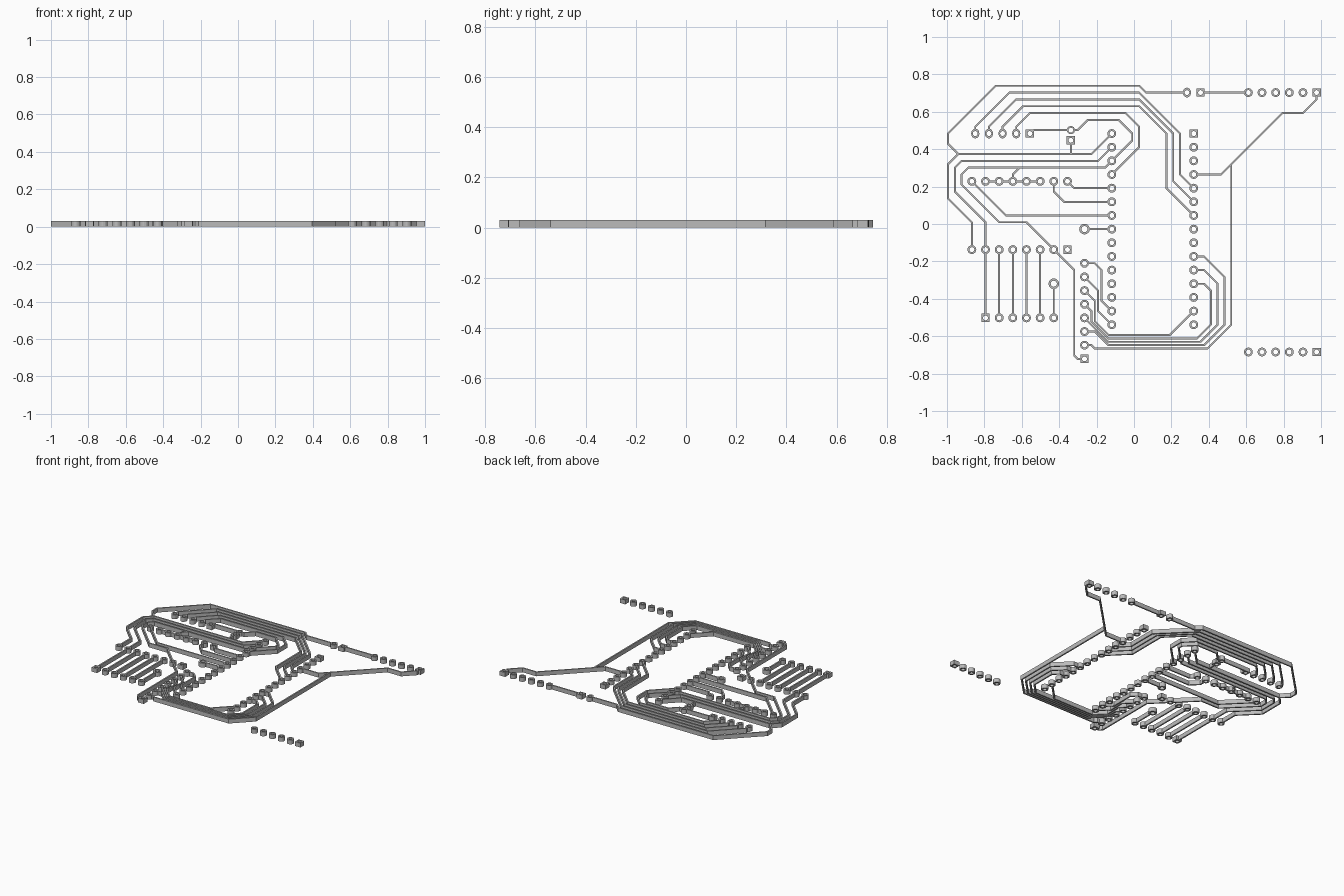
import bpy
import bmesh
from math import cos, sin, pi
from mathutils import Vector

cube = bpy.data.objects.get("Cube")
if cube:
    bpy.data.objects.remove(cube)

# Layout grid: one step is a quarter of the pin pitch
STEP = 0.01825
CENTRE = Vector((6.5, 29.5))
HEIGHT = 0.031
HALF_WIDTH = 0.28
SIDES = 16
PITCH = 4

metal = bpy.data.materials.new("grey_metal")
grey = (0.5, 0.5, 0.5, 1)
metal.diffuse_color = grey
metal.use_nodes = True
metal.node_tree.nodes["Principled BSDF"].inputs["Base Color"].default_value = grey

pad_places = set()


def place(point, z):
    flat = (Vector(point) - CENTRE) * STEP
    return (flat.x, flat.y, z)


def make_object(name, bm):
    bmesh.ops.recalc_face_normals(bm, faces=bm.faces)
    mesh = bpy.data.meshes.new(name)
    bm.to_mesh(mesh)
    bm.free()
    mesh.materials.append(metal)
    obj = bpy.data.objects.new(name, mesh)
    bpy.context.collection.objects.link(obj)
    return obj


def add_pad(bm, centre, outer, hole, square=False, stretch=1.0):
    """Ring with a round hole and a round, oval or square outside."""
    loops = []
    for is_hole in (False, True):
        for z in (0, HEIGHT):
            loop = []
            for i in range(SIDES):
                c, s = cos(2 * pi * i / SIDES), sin(2 * pi * i / SIDES)
                r = hole if is_hole else outer
                if square and not is_hole:
                    r /= max(abs(c), abs(s))
                tall = 1 if is_hole else stretch
                point = (centre[0] + r * c, centre[1] + r * s * tall)
                loop.append(bm.verts.new(place(point, z)))
            loops.append(loop)
    low, high, hole_low, hole_high = loops
    for a, b in ((low, high), (high, hole_high), (hole_high, hole_low), (hole_low, low)):
        for i in range(SIDES):
            j = (i + 1) % SIDES
            bm.faces.new((a[i], a[j], b[j], b[i]))


def pad_row(name, start, count, step=(PITCH, 0), square=None, outer=1.3, hole=0.72, stretch=1.0):
    """Evenly spaced pads; returns their grid points."""
    bm = bmesh.new()
    points = []
    for i in range(count):
        p = (start[0] + step[0] * i, start[1] + step[1] * i)
        is_square = i == square
        add_pad(bm, p, 1.22 if is_square else outer, hole, is_square,
                1 if is_square else stretch)
        points.append(p)
        pad_places.add(p)
    make_object(name, bm)
    return points


def trace(name, *route):
    """Mitred strip along the route, stopping at the rim of any pad it ends on."""
    pts = [Vector(p) for p in route]
    ends = ((0, 1), (-1, -2))
    trimmed = [(e, pts[e] + (pts[n] - pts[e]).normalized()) for e, n in ends
               if tuple(route[e]) in pad_places]
    for e, p in trimmed:
        pts[e] = p
    bm = bmesh.new()
    rings = []
    for i, p in enumerate(pts):
        before = (p - pts[i - 1]).normalized() if i else None
        after = (pts[i + 1] - p).normalized() if i + 1 < len(pts) else None
        before, after = before or after, after or before
        n1, n2 = Vector((-before.y, before.x)), Vector((-after.y, after.x))
        side = (n1 + n2) * (HALF_WIDTH / (1 + n1.dot(n2)))
        rings.append([bm.verts.new(place(p + side * s, z))
                      for s, z in ((1, 0), (1, HEIGHT), (-1, HEIGHT), (-1, 0))])
    for a, b in zip(rings, rings[1:]):
        for k in range(4):
            m = (k + 1) % 4
            bm.faces.new((a[k], a[m], b[m], b[k]))
    bm.faces.new(rings[0])
    bm.faces.new(rings[-1])
    make_object(name, bm)


# Pads
down = (0, -PITCH)
chip_left = pad_row("chip_left_pads", (0, 56), 15, down)
chip_right = pad_row("chip_right_pads", (24, 56), 15, down, square=0)
upper = pad_row("upper_header_pads", (-40, 56), 5, square=4, outer=1.2, stretch=1.2)
middle = pad_row("middle_header_pads", (-41, 42), 8)
lower = pad_row("lower_header_pads", (-41, 22), 8, square=7)
bottom = pad_row("bottom_header_pads", (-37, 2), 6, square=0)
column = pad_row("column_header_pads", (-8, 18), 8, down, square=7)
power = pad_row("power_pads", (22, 68), 2, square=1, outer=1.2, stretch=1.2)
side_top = pad_row("side_top_pads", (40, 68), 6, square=5)
side_bottom = pad_row("side_bottom_pads", (40, -8), 6, square=5)
part = pad_row("small_part_pads", (-12, 57), 2, (0, -3), square=1, outer=1.2)
test_low = pad_row("lower_test_pad", (-17, 12), 1, outer=1.55, hole=0.9)[0]
test_high = pad_row("upper_test_pad", (-8, 28), 1, outer=1.55, hole=0.9)[0]

# Outer supply trace and its branches
trace("supply_trace", power[0], (10, 68), (8, 70), (-34, 70), (-48, 56), (-48, 53),
      (-45, 50), (-6, 50), chip_left[0])
trace("supply_branch", (-45, 50), (-48, 47), (-48, 37), (-41, 30), lower[0])
trace("part_branch", part[1], (-12, 50))

# Nested traces from the upper header to the chip
for i in range(3):
    x, y = upper[i]
    trace("upper_trace", upper[i], (x, y + 2), (2 * i - 30, 68 - 2 * i), (8, 68 - 2 * i),
          (20 - 2 * i, 56), (20 - 2 * i, 44 - 2 * i), chip_right[4 + i])
trace("upper_inner_trace", upper[3], (-28, 58), (-24, 62), (4, 62), (8, 58), (8, 52),
      chip_left[3])
trace("part_trace", (-23, 57), part[0])
trace("part_loop", part[0], (-10, 57), (-7, 60), (2, 60), (6, 56), (6, 54), chip_left[2])

# Traces wrapping round the left side
trace("wrap_trace", chip_left[1], (-4, 48), (-44, 48), (-46, 46), (-46, 39), (-37, 30), lower[1])
trace("ground_trace", chip_left[2], (-2, 46), (-42, 46), (-44, 44), (-44, 41), (-33, 30),
      (-25, 30), lower[6])
trace("ground_tail", lower[6], (-11, 16), (-11, -9), (-10, -10), column[7])
trace("ground_branch", (-27, 46), (-29, 44), middle[3])
for a, b in zip(middle[1:5], middle[2:6]):
    trace("middle_link", a, b)

# Middle header to chip
trace("middle_long_trace", middle[0], (-31, 32), chip_left[6])
trace("middle_bent_trace", middle[6], (-17, 39), (-14, 36), chip_left[5])
trace("middle_short_trace", middle[7], (-11, 40), chip_left[4])
trace("upper_test_trace", test_high, chip_left[7])

# Straight traces between the lower headers
for a, b in zip(lower[1:6], bottom):
    trace("lower_trace", a, b)
trace("lower_test_trace", test_low, bottom[5])

# Nested traces under the chip to the column header
tails = (
    [(-5, -2), column[5]],
    [column[4]],
    [(-6, 1), (-6, 4), column[3]],
)
for i, tail in enumerate(tails):
    x, y = chip_right[9 + i]
    edge = 33 - 2 * i
    trace("under_chip_trace", (x, y), (27, y), (edge, 14 - 2 * i), (edge, 0),
          (27 - i, i - 6), (-1, i - 6), *tail)
trace("under_chip_inner", chip_right[13], (17, -3), (-1, -3), (-5, 1), (-5, 7), column[2])
trace("column_trace", column[0], (-5, 18), (-3, 16), (-3, 7), chip_left[13])
trace("column_inner_trace", column[1], (-4, 10), (-4, 4), chip_left[14])

# Right side traces
trace("side_trace", chip_right[3], (32, 44), (50, 62), (56, 62), (60, 66), side_top[5])
trace("side_branch", (35, 47), (35, 0), (28, -7), (-5, -7), (-6, -6), column[6])
trace("power_link", power[1], side_top[0])
